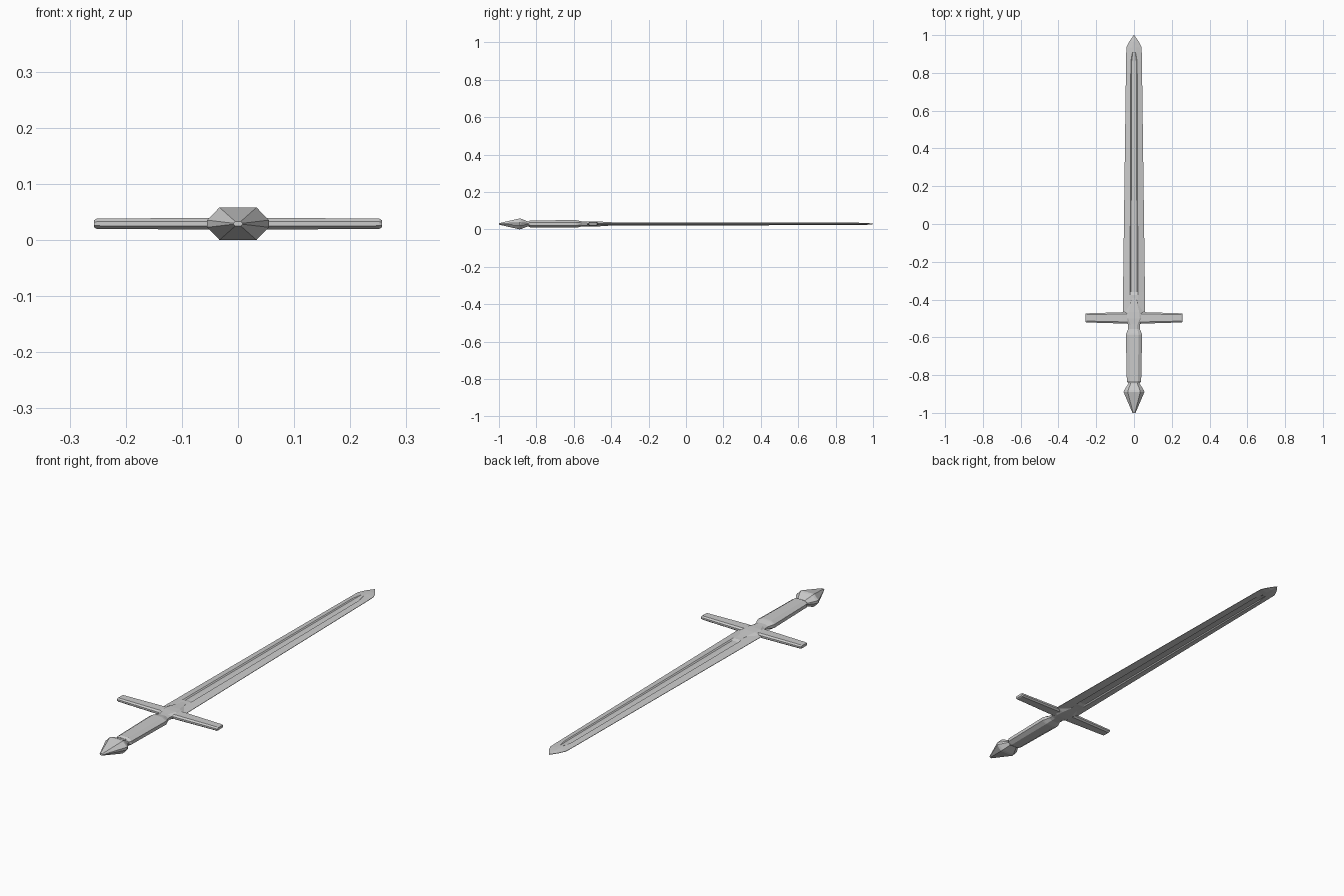
import bpy

if "Cube" in bpy.data.objects:
    bpy.data.objects.remove(bpy.data.objects["Cube"])

ZC = 0.029  # height of the sword's mid plane


def loft(name, rings):
    """Skin a list of equal-sized rings and cap both ends."""
    n = len(rings[0])
    verts = [p for r in rings for p in r]
    faces = [tuple(range(n))[::-1]]
    for i in range(len(rings) - 1):
        for j in range(n):
            k = (j + 1) % n
            faces.append((i * n + j, i * n + k, (i + 1) * n + k, (i + 1) * n + j))
    faces.append(tuple(range((len(rings) - 1) * n, len(rings) * n)))
    me = bpy.data.meshes.new(name)
    me.from_pydata(verts, [], faces)
    ob = bpy.data.objects.new(name, me)
    bpy.context.collection.objects.link(ob)
    bpy.context.view_layer.objects.active = ob
    ob.select_set(True)
    bpy.ops.object.mode_set(mode='EDIT')
    bpy.ops.mesh.select_all(action='SELECT')
    bpy.ops.mesh.normals_make_consistent(inside=False)
    bpy.ops.object.mode_set(mode='OBJECT')
    ob.select_set(False)
    return ob


def octagon(a, b, ka, kb):
    """Chamfered rectangle with half sizes a, b and flat fractions ka, kb."""
    return [(a, -b * kb), (a, b * kb), (a * ka, b), (-a * ka, b),
            (-a, b * kb), (-a, -b * kb), (-a * ka, -b), (a * ka, -b)]


def along_y(y, a, b, ka=0.6, kb=0.22):
    return [(u, y, ZC + v) for u, v in octagon(a, b, ka, kb)]


# Pommel: spike, wide shoulder, collar
loft("pommel", [along_y(y, a, b) for y, a, b in [
    (-1.0, 0.008, 0.004), (-0.89, 0.055, 0.029),
    (-0.88, 0.052, 0.027), (-0.845, 0.03, 0.013), (-0.82, 0.03, 0.013)]])

# Grip with narrower neck below the guard
loft("grip", [along_y(y, a, b, 0.55, 0.4) for y, a, b in [
    (-0.842, 0.031, 0.014), (-0.832, 0.038, 0.019), (-0.588, 0.043, 0.020),
    (-0.58, 0.041, 0.019), (-0.555, 0.031, 0.013), (-0.535, 0.031, 0.013),
    (-0.515, 0.040, 0.013)]])

# Crossguard, tapering outwards with chamfered ends
loft("crossguard", [[(x, -0.497 + u, ZC + v) for u, v in octagon(a, b, 0.7, 0.4)]
                    for x, a, b in [
    (-0.257, 0.022, 0.006), (-0.252, 0.024, 0.009), (-0.06, 0.030, 0.0105),
    (0.06, 0.030, 0.0105), (0.252, 0.024, 0.009), (0.257, 0.022, 0.006)]])

# Raised centre block running from the guard onto the blade
loft("guard_center", [along_y(y, a, b, 0.55, 0.2) for y, a, b in [
    (-0.53, 0.036, 0.013), (-0.50, 0.056, 0.014), (-0.465, 0.05, 0.013),
    (-0.42, 0.03, 0.010), (-0.375, 0.016, 0.0075)]])


# Blade: thin edges, ridge beside a sunken fuller on both faces
def blade_ring(y, w, ridge_x, ridge_z, depth):
    half = [(w, 0.001), (ridge_x, ridge_z), (ridge_x * 0.75, ridge_z - depth),
            (0, ridge_z - depth * 0.8)]
    top = half + [(-x, z) for x, z in half[-2::-1]]
    ring = top + [(x, -z) for x, z in top[::-1]]
    return [(x, y, ZC + z) for x, z in ring]


loft("blade", [blade_ring(*r) for r in [
    (-0.49, 0.060, 0.021, 0.0085, 0.0), (-0.375, 0.058, 0.021, 0.0085, 0.0),
    (-0.36, 0.058, 0.021, 0.0085, 0.005), (0.86, 0.042, 0.017, 0.0065, 0.004),
    (0.91, 0.041, 0.008, 0.0065, 0.0), (0.935, 0.040, 0.008, 0.006, 0.0),
    (0.965, 0.026, 0.005, 0.005, 0.0), (1.0, 0.001, 0.0005, 0.0015, 0.0)]])
